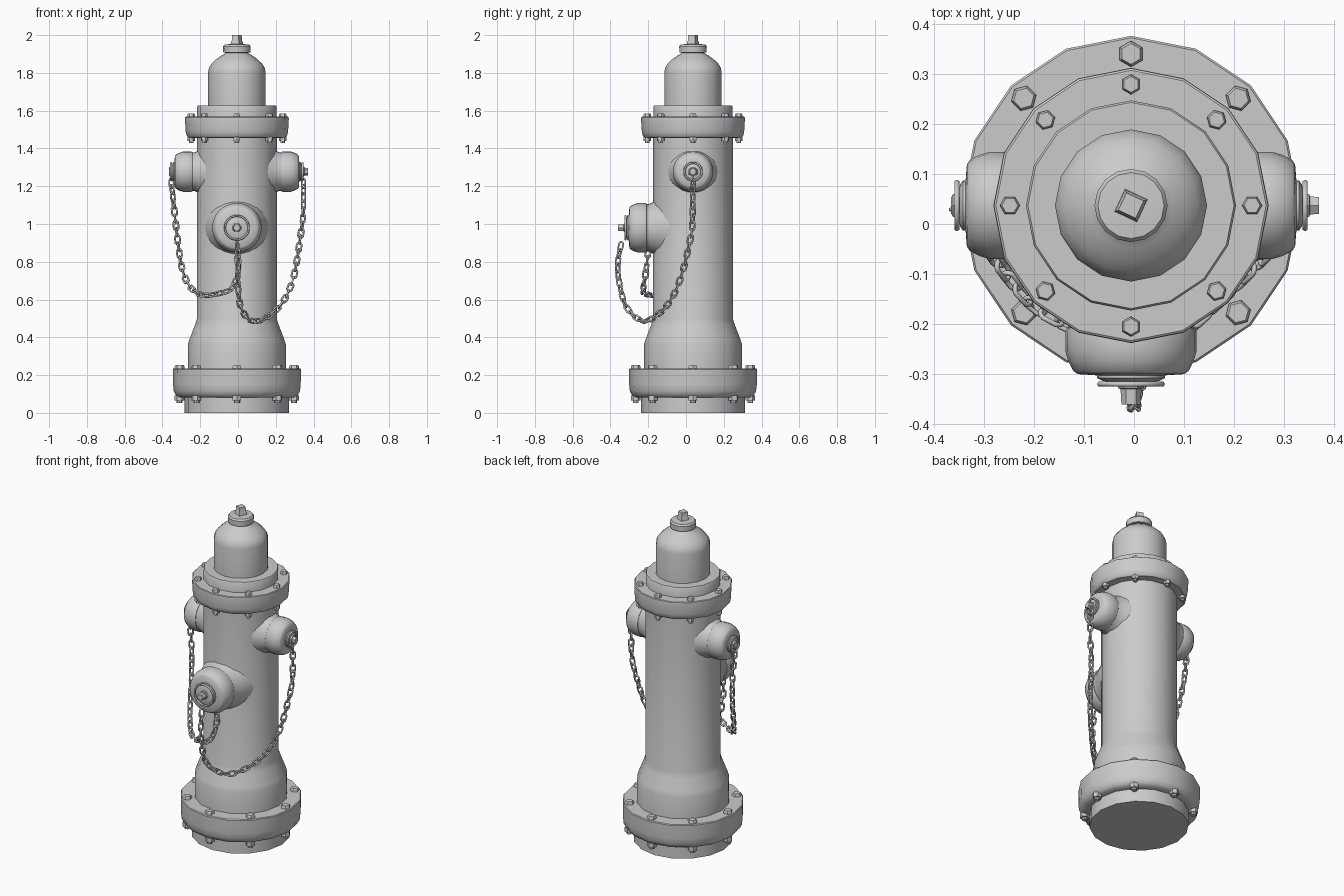
import bpy, bmesh
from math import pi, cos, sin, radians
from mathutils import Matrix, Vector

if "Cube" in bpy.data.objects:
    bpy.data.objects.remove(bpy.data.objects["Cube"])

AXIS = Vector((-0.006, 0.037, 0))     # centre line of the barrel
T, R = Matrix.Translation, Matrix.Rotation


def finish(name, bm, angle=35):
    """Smooth shading with sharp edges kept, then link the object."""
    bmesh.ops.recalc_face_normals(bm, faces=bm.faces)
    for f in bm.faces:
        f.smooth = True
    for e in bm.edges:
        e.smooth = len(e.link_faces) == 2 and e.calc_face_angle(0) < radians(angle)
    me = bpy.data.meshes.new(name)
    bm.to_mesh(me)
    bm.free()
    ob = bpy.data.objects.new(name, me)
    bpy.context.collection.objects.link(ob)
    return ob


def lathe(bm, profile, segs, mat, phase=0.0):
    """Spin (radius, height) points around local z and cap both ends."""
    rings = [[bm.verts.new(mat @ Vector((r * cos(phase + 2 * pi * i / segs),
                                         r * sin(phase + 2 * pi * i / segs), z)))
              for i in range(segs)] for r, z in profile]
    for a, b in zip(rings, rings[1:]):
        for i in range(segs):
            j = (i + 1) % segs
            bm.faces.new((a[i], a[j], b[j], b[i]))
    bm.faces.new(rings[0])
    bm.faces.new(rings[-1])


def loop_tube(bm, w, h, r, mat, n=14, m=6):
    """Closed oval wire in the local xz plane (h = half straight length)."""
    rings = []
    for i in range(n):
        a = 2 * pi * (i + 0.5) / n
        out = Vector((cos(a), 0, sin(a)))
        c = out * w + Vector((0, 0, h if sin(a) > 0 else -h))
        rings.append([bm.verts.new(mat @ (c + out * r * cos(t) + Vector((0, r * sin(t), 0))))
                      for t in (2 * pi * k / m for k in range(m))])
    for i in range(n):
        a, b = rings[i], rings[(i + 1) % n]
        for k in range(m):
            bm.faces.new((a[k], a[(k + 1) % m], b[(k + 1) % m], b[k]))


def turned(name, profile, segs=16, mat=None, phase=0.0):
    bm = bmesh.new()
    lathe(bm, profile, segs, mat or T(AXIS), phase)
    return finish(name, bm)


# Barrel, flanges and bonnet
turned("base_foot", [(.276, 0), (.276, .12)])
turned("base_flange", [(.27, .08), (.305, .082), (.322, .092), (.334, .115), (.338, .15),
                       (.339, .231), (.335, .236), (.25, .236)])
turned("barrel", [(.259, .2), (.259, .365), (.25, .392), (.222, .465), (.212, .495), (.212, 1.48)])
turned("top_flange", [(.205, 1.455), (.255, 1.457), (.266, 1.468), (.271, 1.49), (.275, 1.555),
                      (.274, 1.565), (.27, 1.568), (.2, 1.568)])
turned("bonnet_ring", [(.21, 1.55), (.21, 1.622), (.206, 1.628), (.14, 1.628)])
turned("bonnet", [(.152, 1.6), (.152, 1.805), (.147, 1.828), (.133, 1.85), (.112, 1.87),
                  (.085, 1.89), (.062, 1.903), (.054, 1.915)])
turned("bonnet_cap", [(.05, 1.905), (.072, 1.908), (.073, 1.94), (.066, 1.95), (.03, 1.953)])
turned("operating_nut", [(.036, 1.94), (.034, 1.962), (.029, 1.97), (.027, 2.0)], 4, phase=.35)


# Bolts: head on top of the flange, nut and thread end underneath
def bolts(name, radius, size, z_low, z_high):
    bm = bmesh.new()
    for i in range(8):
        a = i * pi / 4
        m = T(AXIS + Vector((radius * cos(a), radius * sin(a), 0)))
        lathe(bm, [(size, z_high - .01), (size, z_high + .012), (size * .8, z_high + .02)],
              6, m, a)
        lathe(bm, [(size, z_low + .01), (size, z_low - .018)], 6, m, a)
        lathe(bm, [(size * .6, z_low), (size * .6, z_low - .03)], 8, m)
    finish(name, bm)


bolts("base_bolts", .303, .026, .083, .234)
bolts("top_bolts", .242, .02, 1.458, 1.566)


# Outlets: flared collar, cap, stepped disc, stem and chain ring
def outlet(side, height, turn, rad, face, stem_end, disc):
    m = T(AXIS + Vector((0, 0, height))) @ turn
    back = face - .095
    turned(side + "_collar", [(rad + .045, .1), (rad + .03, .15), (rad + .012, back - .045),
                              (rad - .004, back - .01), (rad - .008, back + .03)], 24, m)
    turned(side + "_cap", [(rad - .015, back), (rad - .003, back + .003), (rad, back + .01),
                           (rad, back + .05), (rad - .006, face - .025), (rad - .016, face - .006),
                           (rad - .025, face), (disc * .9, face + .003)], 24, m)
    turned(side + "_disc", [(disc, face - .01), (disc, face + .008), (disc * .85, face + .013),
                            (disc * .5, face + .018)], 20, m)
    turned(side + "_stem", [(.028, face), (.026, face + .028), (.021, face + .03),
                            (.019, stem_end)], 6, m)
    bm = bmesh.new()
    loop_tube(bm, disc * .93, 0, .0055, m @ T((0, 0, face + .02)) @ R(pi / 2, 4, 'X'), 20)
    finish(side + "_chain_ring", bm, 80)


outlet("front_outlet", .98, R(pi / 2, 4, 'X'), .131, .337, .398, .068)
outlet("right_outlet", 1.277, R(pi / 2, 4, 'Y'), .107, .328, .376, .05)
outlet("left_outlet", 1.277, R(-pi / 2, 4, 'Y'), .107, .328, .36, .05)


# Chains: links placed at even steps along a smooth path
def chain(name, points, pitch=.038):
    p = [Vector(q) for q in points]
    p = [2 * p[0] - p[1]] + p + [2 * p[-1] - p[-2]]
    path = []
    for a, b, c, d in zip(p, p[1:], p[2:], p[3:]):
        for k in range(30):
            t = k / 30
            path.append(.5 * (2 * b + (c - a) * t + (2 * a - 5 * b + 4 * c - d) * t * t
                              + (3 * b - a - 3 * c + d) * t ** 3))
    bm = bmesh.new()
    travelled, n = pitch, 0
    for a, b in zip(path, path[1:]):
        travelled += (b - a).length
        if travelled >= pitch:
            travelled -= pitch
            turn = (b - a).to_track_quat('Z', 'Y').to_matrix().to_4x4()
            twist = R(pi / 4 + (n % 2) * pi / 2, 4, 'Z')
            loop_tube(bm, .0135, .011, .0052, T(a) @ turn @ twist)
            n += 1
    finish(name, bm, 80)


chain("right_chain", [(.347, .035, 1.215), (.345, .035, 1.05), (.33, .025, .93), (.292, -.03, .71),
                      (.225, -.1, .57), (.13, -.19, .495), (.06, -.25, .495), (.012, -.32, .57),
                      (0, -.355, .7), (0, -.36, .8), (-.005, -.34, .91)])
chain("left_chain", [(-.352, .035, 1.215), (-.335, .03, 1.05), (-.315, 0, .88), (-.295, -.04, .76),
                     (-.255, -.1, .67), (-.19, -.17, .625), (-.09, -.22, .635),
                     (-.03, -.225, .665), (0, -.212, .75), (-.005, -.2, .86)])
